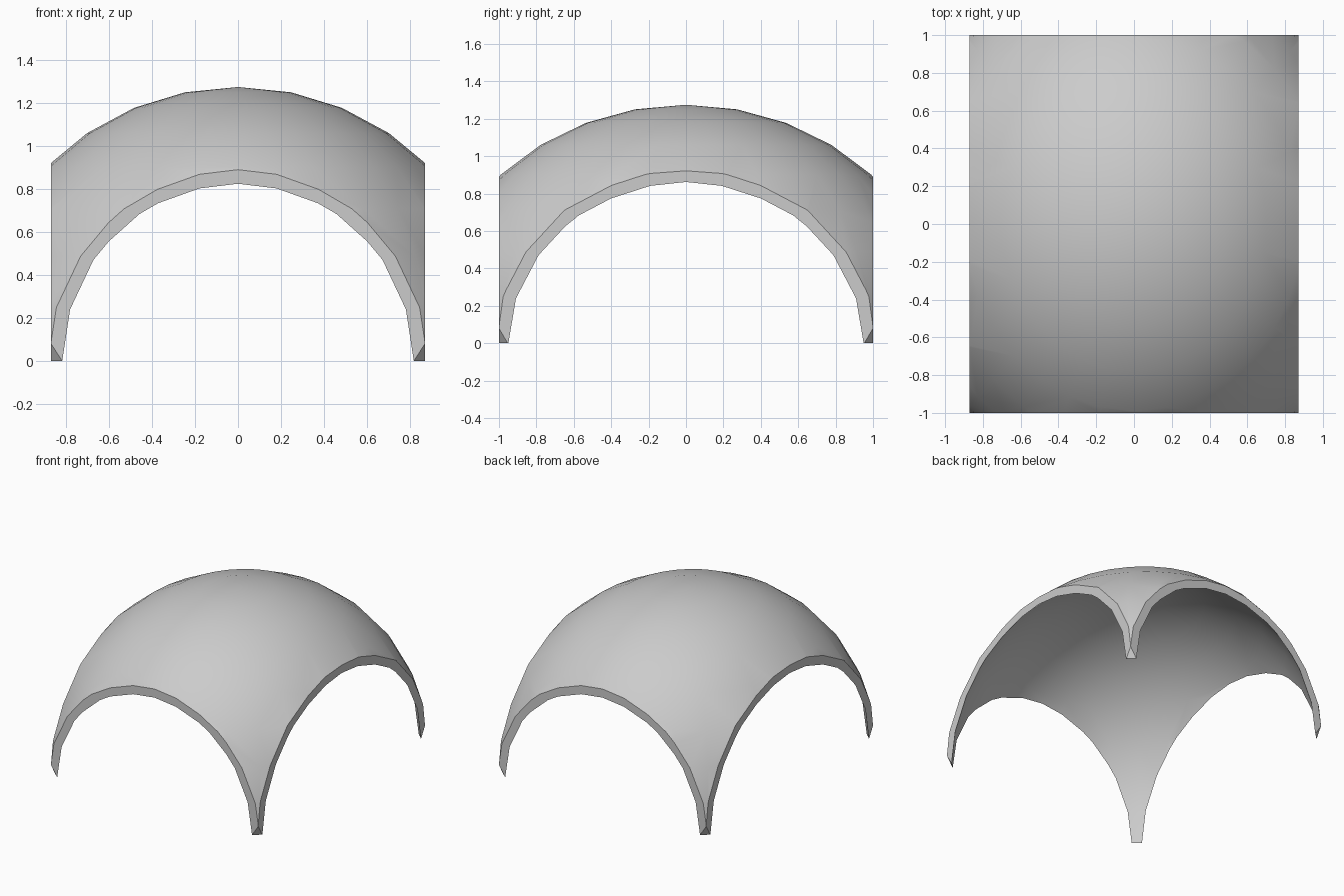
import bpy
import bmesh
from mathutils import Matrix, Vector

HALF_X, HALF_Y = 0.87, 1.0
RADII = Vector((1.265, 1.4, 1.275))
WALL = 0.044

old = bpy.data.objects.get("Cube")
if old:
    bpy.data.objects.remove(old, do_unlink=True)


def make_object(name, bm):
    mesh = bpy.data.meshes.new(name)
    bm.to_mesh(mesh)
    bm.free()
    obj = bpy.data.objects.new(name, mesh)
    bpy.context.collection.objects.link(obj)
    return obj


def add_ellipsoid(bm, radii, inward=False):
    before = set(bm.faces)
    bmesh.ops.create_uvsphere(bm, u_segments=32, v_segments=16, radius=1,
                              matrix=Matrix.Diagonal((*radii, 1)))
    if inward:
        bmesh.ops.reverse_faces(bm, faces=[f for f in bm.faces if f not in before])


# Hollow shell: outer and inner ellipsoid
bm = bmesh.new()
add_ellipsoid(bm, RADII)
add_ellipsoid(bm, RADII - Vector((WALL, WALL, WALL)), inward=True)
dome = make_object("vaulted_dome", bm)

# Rectangular trimming block with bevelled foot corners
bm = bmesh.new()
bmesh.ops.create_cube(bm, size=2, matrix=Matrix.Translation((0, 0, 1.0002))
                      @ Matrix.Diagonal((HALF_X, HALF_Y, 1, 1)))
for sx in (-1, 1):
    for sy in (-1, 1):
        cut = bmesh.ops.bisect_plane(
            bm, geom=bm.verts[:] + bm.edges[:] + bm.faces[:],
            plane_co=(sx * HALF_X, sy * HALF_Y, 0.08),
            plane_no=Vector((sx / 0.052, sy / 0.047, -1 / 0.08)).normalized(),
            clear_outer=True)
        rim = [e for e in cut["geom_cut"] if isinstance(e, bmesh.types.BMEdge)]
        bmesh.ops.holes_fill(bm, edges=rim, sides=0)
bmesh.ops.recalc_face_normals(bm, faces=bm.faces)
block = make_object("trimming_block", bm)
block.hide_render = True

# Trim the shell to four arches and four pointed legs
trim = dome.modifiers.new("trim", "BOOLEAN")
trim.operation = "INTERSECT"
trim.solver = "EXACT"
trim.object = block
bpy.ops.object.select_all(action="DESELECT")
bpy.context.view_layer.objects.active = dome
dome.select_set(True)
bpy.ops.object.modifier_apply(modifier=trim.name)
bpy.data.objects.remove(block, do_unlink=True)

# Plain grey finish
grey = bpy.data.materials.new("light_grey")
grey.use_nodes = True
colour = (0.6, 0.6, 0.6, 1)
grey.diffuse_color = colour
grey.node_tree.nodes["Principled BSDF"].inputs["Base Color"].default_value = colour
dome.data.materials.clear()
dome.data.materials.append(grey)
bpy.ops.object.shade_smooth_by_angle(angle=0.52)
